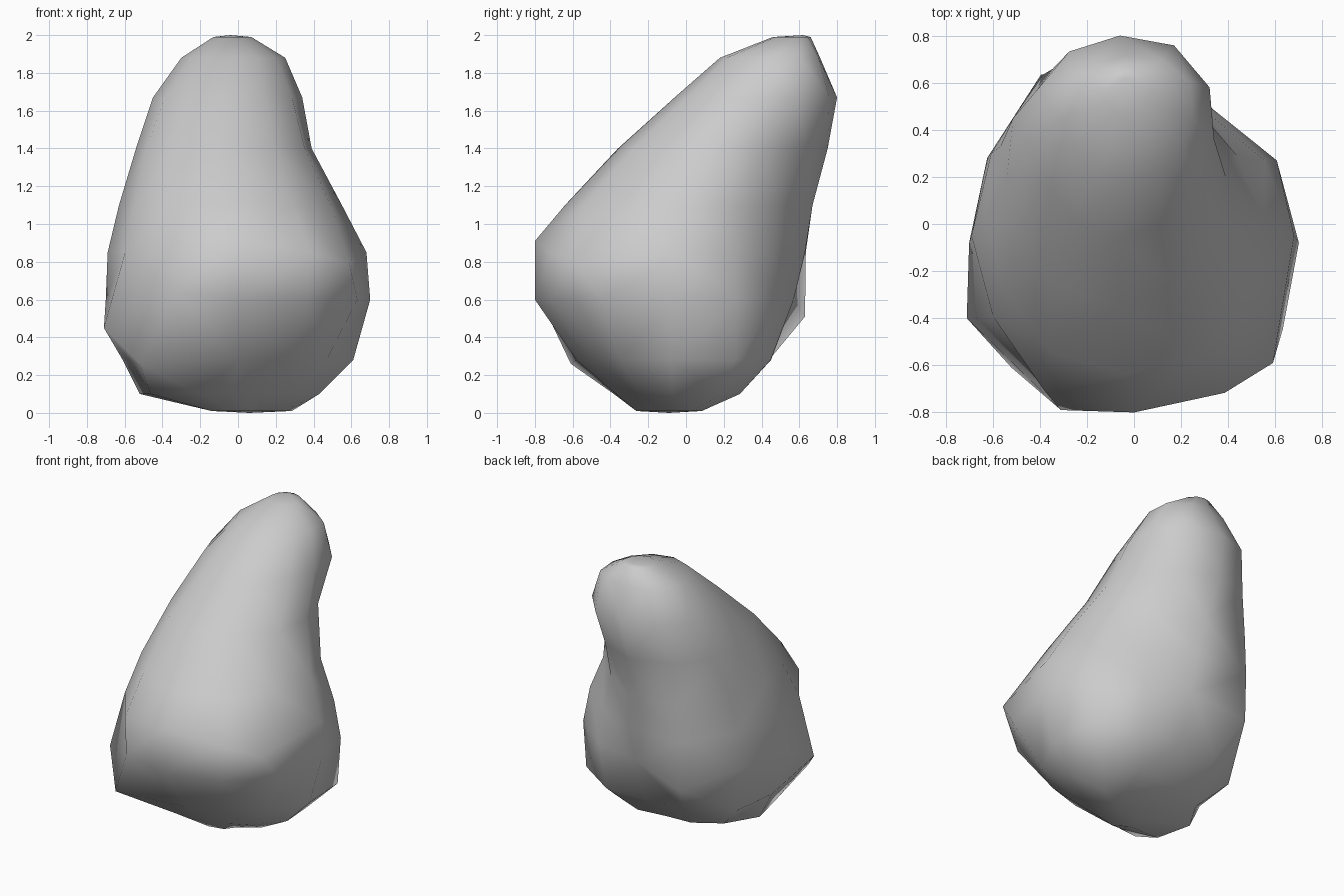
import bpy, bmesh, math

SIDES = 12

# Boulder cross-sections: height, centre x, centre y, radii counter-clockwise from +x
sections = [
    (0.01, 0.06, -0.09, [.18, .26, .20, .14, .13, .13, .18, .23, .20, .15, .10, .11]),
    (0.10, -0.03, -0.07, [.46, .51, .41, .33, .37, .42, .49, .50, .36, .30, .30, .36]),
    (0.28, 0.00, -0.08, [.61, .68, .61, .53, .60, .66, .61, .66, .66, .50, .49, .54]),
    (0.60, 0.00, -0.08, [.70, .70, .66, .65, .82, .72, .70, .76, .77, .72, .73, .73]),
    (0.85, 0.00, -0.05, [.68, .64, .61, .68, .79, .70, .69, .69, .76, .75, .77, .72]),
    (1.10, -0.03, 0.02, [.58, .54, .54, .65, .71, .62, .60, .60, .65, .66, .65, .60]),
    (1.40, -0.08, 0.20, [.47, .46, .51, .55, .53, .50, .46, .47, .53, .56, .55, .50]),
    (1.67, -0.06, 0.36, [.40, .44, .46, .44, .43, .41, .39, .38, .40, .42, .41, .40]),
    (1.88, -0.03, 0.45, [.28, .31, .29, .26, .27, .29, .27, .25, .26, .27, .27, .27]),
    (1.99, -0.03, 0.56, [0.10] * SIDES),
]

# Pronounced corners: (section, side) -> position
corners = {
    (2, 8): (-0.52, -0.61, 0.26),
    (3, 4): (-0.39, 0.63, 0.51),
    (3, 7): (-0.71, -0.40, 0.45),
    (3, 8): (-0.31, -0.79, 0.64),
    (4, 9): (0.00, -0.80, 0.91),
    (4, 11): (0.59, -0.59, 0.79),
}

bm = bmesh.new()
rings = []
for s, (z, cx, cy, radii) in enumerate(sections):
    ring = []
    for i, r in enumerate(radii):
        a = 2 * math.pi * i / SIDES
        spot = (cx + r * math.cos(a), cy + r * math.sin(a), z)
        ring.append(bm.verts.new(corners.get((s, i), spot)))
    rings.append(ring)

# Skin between neighbouring sections
for low, high in zip(rings, rings[1:]):
    for i in range(SIDES):
        j = (i + 1) % SIDES
        bm.faces.new((low[i], low[j], high[j], high[i]))

# Underside and crown
base = bm.verts.new((0.06, -0.09, 0.0))
crown = bm.verts.new((-0.04, 0.62, 2.0))
for i in range(SIDES):
    j = (i + 1) % SIDES
    bm.faces.new((base, rings[0][j], rings[0][i]))
    bm.faces.new((crown, rings[-1][i], rings[-1][j]))

bmesh.ops.triangulate(bm, faces=bm.faces[:], quad_method='SHORT_EDGE')
bmesh.ops.recalc_face_normals(bm, faces=bm.faces[:])
for f in bm.faces:
    f.smooth = True

mesh = bpy.data.meshes.new("boulder")
bm.to_mesh(mesh)
bm.free()
bpy.context.collection.objects.link(bpy.data.objects.new("boulder", mesh))
